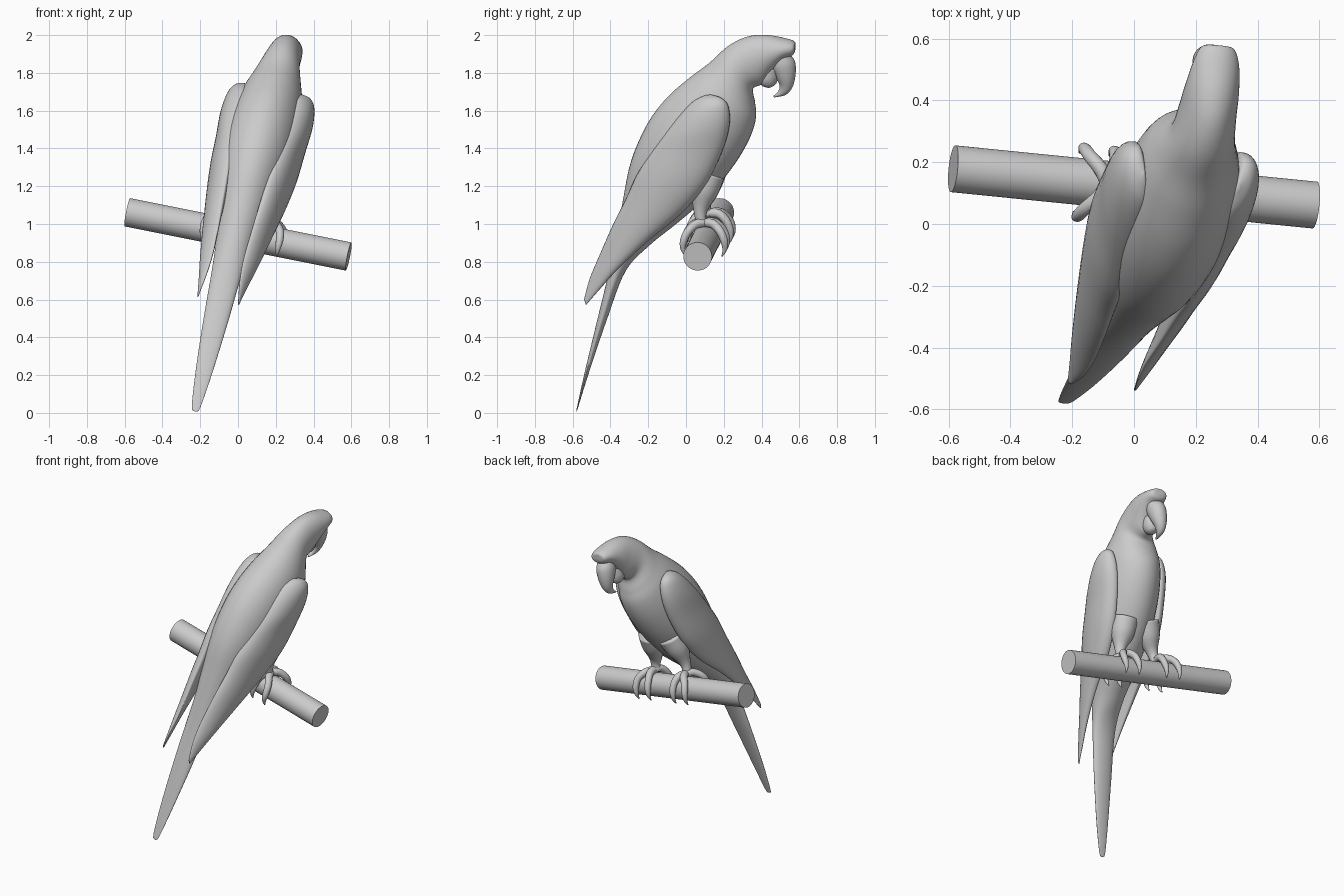
import bpy, math
from mathutils import Vector

if "Cube" in bpy.data.objects:
    bpy.data.objects.remove(bpy.data.objects["Cube"])

# Sideways axis of the bird: parallel to the sloping perch
L = Vector((0.976, -0.098, -0.195)).normalized()


def place(u, y, z):
    """Bird space (u sideways from the symmetry plane, y, z) to world."""
    return Vector(((-0.167 + 0.098 * y + 0.195 * z) / 0.976, y, z)) + u * L


def spline(rows, n):
    """Catmull-Rom interpolation through rows of numbers."""
    out = []
    for i in range(len(rows) - 1):
        p = [rows[max(0, min(len(rows) - 1, i + k))] for k in (-1, 0, 1, 2)]
        for s in range(n):
            t = s / n
            out.append([0.5 * (2 * b + (c - a) * t + (2 * a - 5 * b + 4 * c - d) * t * t
                               + (3 * b - a - 3 * c + d) * t ** 3) for a, b, c, d in zip(*p)])
    return out + [list(rows[-1])]


def skin(name, rings):
    n = len(rings[0])
    verts = [p for r in rings for p in r]
    faces = [(i * n + j, i * n + (j + 1) % n, (i + 1) * n + (j + 1) % n, (i + 1) * n + j)
             for i in range(len(rings) - 1) for j in range(n)]
    faces += [tuple(range(n))[::-1], tuple(range(len(verts) - n, len(verts)))]
    me = bpy.data.meshes.new(name)
    me.from_pydata(verts, [], faces)
    ob = bpy.data.objects.new(name, me)
    bpy.context.collection.objects.link(ob)
    import bmesh
    bm = bmesh.new()
    bm.from_mesh(me)
    bmesh.ops.recalc_face_normals(bm, faces=bm.faces)
    bm.to_mesh(me)
    bm.free()
    me.polygons.foreach_set("use_smooth", [True] * len(me.polygons))
    return ob


def loft(name, rows, n=32, steps=6):
    """Rows: y, z of one edge, y, z of the other edge, half width."""
    rings = []
    for ya, za, yb, zb, w in spline(rows, steps):
        ring = []
        for k in range(n):
            a = 2 * math.pi * k / n
            c, s = math.cos(a) / 2, math.sin(a)
            ring.append(place(w * s, (ya + yb) / 2 + c * (ya - yb), (za + zb) / 2 + c * (za - zb)))
        rings.append(ring)
    return skin(name, rings)


def wing(name, side, rows, n=32):
    """Rows: leading y, z, u, trailing y, z, u, outward bulge."""
    rings = []
    for ya, za, ua, yb, zb, ub, w in spline(rows, 6):
        ring = []
        for k in range(n):
            a = 2 * math.pi * k / n
            c, s = math.cos(a), math.sin(a)
            u = (ua + ub) / 2 + c * (ua - ub) / 2 + s * w * (1 if s > 0 else 0.35)
            y = (ya + yb) / 2 + c * (ya - yb) / 2
            z = (za + zb) / 2 + c * (za - zb) / 2
            ring.append(place(side * u, y + 0.1 * u, z + 0.2 * u))
        rings.append(ring)
    return skin(name, rings)


def tube(name, rows, n=14):
    """Rows: u, y, z, radius."""
    pts = spline(rows, 5)
    cs = [place(*p[:3]) for p in pts]
    rings = []
    for i, c in enumerate(cs):
        t = (cs[min(i + 1, len(cs) - 1)] - cs[max(i - 1, 0)]).normalized()
        x = (L - L.dot(t) * t).normalized() if abs(L.dot(t)) < 0.95 else t.orthogonal().normalized()
        y = t.cross(x)
        r = pts[i][3]
        rings.append([c + r * (math.cos(2 * math.pi * k / n) * x + math.sin(2 * math.pi * k / n) * y)
                      for k in range(n)])
    return skin(name, rings)


# Perch
bpy.ops.mesh.primitive_cylinder_add(vertices=48, radius=0.076, depth=1.2, location=(0, 0.12, 0.945),
                                    rotation=L.to_track_quat('Z', 'Y').to_euler())
bpy.context.object.name = "perch"
bpy.ops.object.shade_smooth_by_angle()

# Head, body and tail in one skin
loft("body", [
    (.578, 1.94, .578, 1.92, .02), (.572, 1.965, .565, 1.895, .055), (.52, 1.983, .51, 1.868, .076),
    (.42, 2.0, .45, 1.80, .088), (.32, 1.99, .41, 1.745, .093), (.22, 1.94, .355, 1.715, .105),
    (.12, 1.85, .365, 1.64, .135), (.02, 1.775, .37, 1.56, .163), (-.09, 1.68, .34, 1.46, .182),
    (-.18, 1.57, .28, 1.35, .19), (-.25, 1.44, .2, 1.24, .185), (-.3, 1.3, .1, 1.13, .165),
    (-.335, 1.12, -.04, 1.01, .135), (-.37, .94, -.19, .89, .10), (-.415, .72, -.32, .75, .08),
    (-.475, .47, -.42, .49, .065), (-.535, .22, -.51, .225, .045), (-.575, .04, -.568, .04, .024),
    (-.581, .008, -.579, .008, .01)], n=40)

# Hooked upper beak and small lower beak
loft("upper_beak", [
    (.46, 1.90, .55, 1.90, .05), (.45, 1.84, .578, 1.855, .058), (.475, 1.78, .58, 1.79, .05),
    (.495, 1.735, .564, 1.725, .034), (.487, 1.70, .53, 1.685, .02), (.462, 1.678, .468, 1.67, .005)])
loft("lower_beak", [
    (.39, 1.84, .49, 1.82, .05), (.38, 1.77, .488, 1.775, .05),
    (.40, 1.735, .475, 1.74, .035), (.43, 1.722, .45, 1.724, .01)])

wing_rows = [
    (.13, 1.685, .155, .10, 1.68, .15, .008), (.19, 1.665, .17, .04, 1.65, .145, .045),
    (.225, 1.62, .175, -.03, 1.58, .14, .075), (.23, 1.52, .175, -.11, 1.48, .135, .09),
    (.19, 1.38, .17, -.19, 1.37, .125, .09), (.1, 1.2, .165, -.26, 1.26, .115, .09),
    (-.03, 1.05, .155, -.32, 1.13, .105, .08), (-.2, .91, .15, -.385, 1.0, .095, .06),
    (-.36, .76, .135, -.46, .83, .085, .04), (-.46, .65, .12, -.51, .71, .09, .022),
    (-.53, .57, .11, -.54, .60, .105, .006)]

for side, label in ((-1, "left"), (1, "right")):
    wing(label + "_wing", side, wing_rows)
    # Thigh narrowing to the ankle
    tube(label + "_leg", [(side * .08, .13, 1.28, .085), (side * .10, .105, 1.19, .075),
                          (side * .12, .09, 1.11, .042), (side * .13, .09, 1.06, .03),
                          (side * .13, .10, 1.02, .03)])
    # Two toes forward and two back, wrapped round the perch
    for way, where in ((1, "front"), (-1, "rear")):
        for spread, which in ((.075, "outer"), (-.025, "inner")):
            rows = []
            for a, r, thick in ((-.1, .095, .024), (.45, .103, .024), (.95, .104, .022),
                                (1.45, .108, .02), (1.85, .115, .013), (2.2, .118, .003)):
                u = .13 + spread * min(1, max(0, a) / 1.1)
                rows.append((side * u, .115 + way * r * math.sin(a), .938 + r * math.cos(a), thick))
            tube(f"{label}_{where}_{which}_toe", rows)
